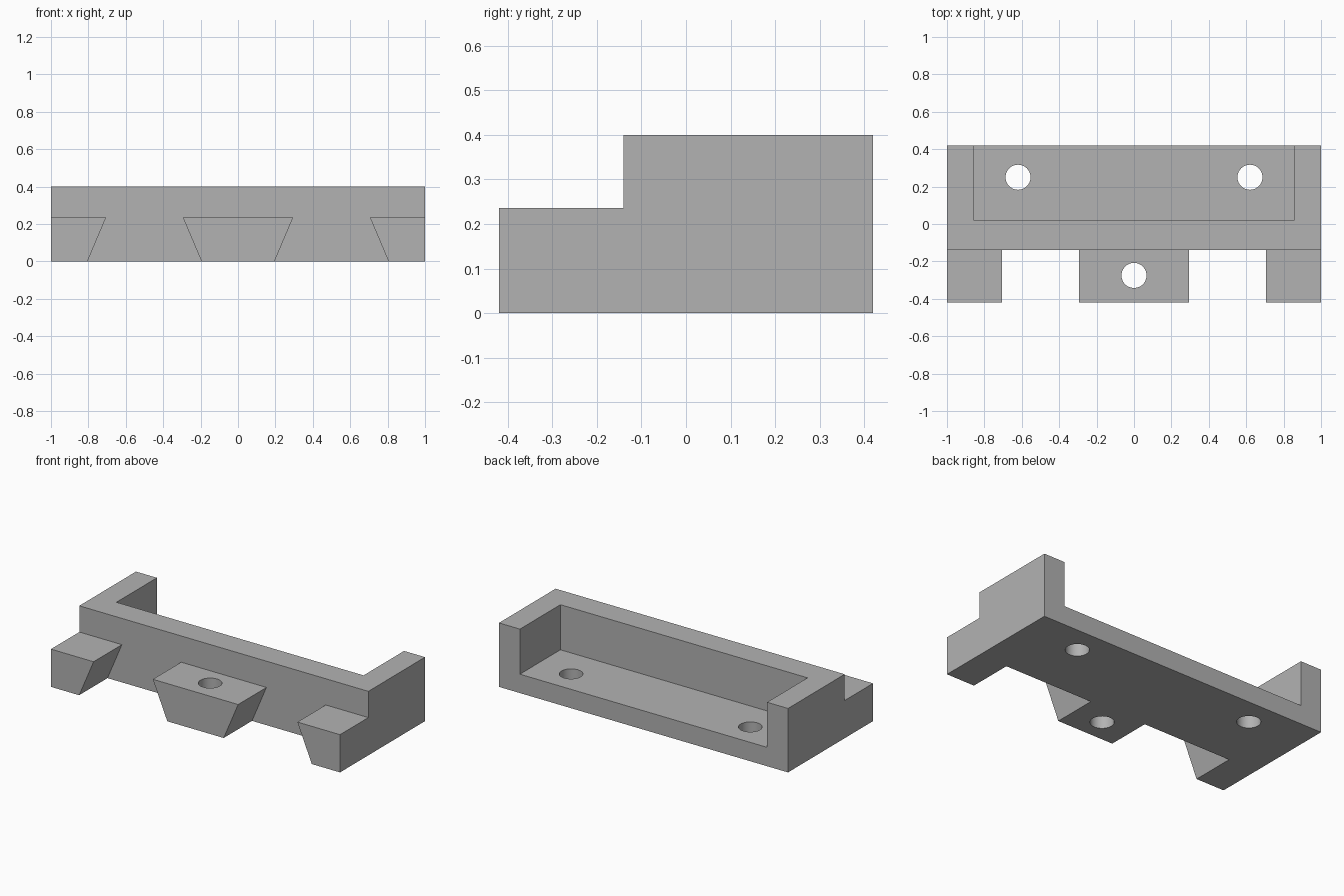
import bpy
import bmesh
from mathutils import Matrix, Vector

cube = bpy.data.objects.get("Cube")
if cube:
    bpy.data.objects.remove(cube, do_unlink=True)

HALF_LENGTH, HALF_DEPTH, HEIGHT = 1.0, 0.42, 0.4
WALL_FRONT = -0.14
TAIL_HEIGHT = 0.236
FLOOR = 0.118
SLOPE = 0.1 / TAIL_HEIGHT

grey = bpy.data.materials.new("plain grey")
grey.use_nodes = True
colour = (0.448, 0.448, 0.448, 1)
grey.diffuse_color = colour
grey.node_tree.nodes["Principled BSDF"].inputs["Base Color"].default_value = colour


def finish(name, bm):
    bmesh.ops.recalc_face_normals(bm, faces=bm.faces)
    mesh = bpy.data.meshes.new(name)
    bm.to_mesh(mesh)
    bm.free()
    mesh.materials.append(grey)
    obj = bpy.data.objects.new(name, mesh)
    bpy.context.collection.objects.link(obj)
    return obj


def prism(name, points, offset):
    """Extrude a closed outline along the offset."""
    bm = bmesh.new()
    face = bm.faces.new([bm.verts.new(p) for p in points])
    new = bmesh.ops.extrude_face_region(bm, geom=[face])["geom"]
    moved = [v for v in new if isinstance(v, bmesh.types.BMVert)]
    bmesh.ops.translate(bm, verts=moved, vec=Vector(offset))
    # extruding keeps the first face only if it is still present
    bmesh.ops.holes_fill(bm, edges=bm.edges)
    return finish(name, bm)


def hole(name, x, y):
    bm = bmesh.new()
    bmesh.ops.create_cone(bm, cap_ends=True, segments=48, radius1=0.067,
                          radius2=0.067, depth=1,
                          matrix=Matrix.Translation((x, y, 0)))
    return finish(name, bm)


# Stepped body
step = [(-HALF_DEPTH, 0), (HALF_DEPTH, 0), (HALF_DEPTH, HEIGHT),
        (WALL_FRONT, HEIGHT), (WALL_FRONT, TAIL_HEIGHT), (-HALF_DEPTH, TAIL_HEIGHT)]
body = prism("dovetail_bracket", [(-HALF_LENGTH, y, z) for y, z in step],
             (2 * HALF_LENGTH, 0, 0))

# Tray recess, open at the back
px, py = 0.855, 0.02
cutters = [prism("recess_cutter", [(-px, py, FLOOR), (px, py, FLOOR),
                                   (px, 1, FLOOR), (-px, 1, FLOOR)], (0, 0, 1))]

# Sloped sockets between the dovetails
low, high = -0.1, TAIL_HEIGHT + 0.1
for side in (-0.5, 0.5):
    wide, narrow = 0.305 - SLOPE * low, 0.305 - SLOPE * high
    outline = [(side - wide, low), (side + wide, low),
               (side + narrow, high), (side - narrow, high)]
    cutters.append(prism("socket_cutter", [(x, WALL_FRONT, z) for x, z in outline],
                         (0, -1, 0)))

# Screw holes
for x, y in ((-0.62, 0.25), (0.62, 0.25), (0, -0.275)):
    cutters.append(hole("hole_cutter", x, y))

# Cut, then tidy the flat faces
bpy.ops.object.select_all(action="DESELECT")
bpy.context.view_layer.objects.active = body
body.select_set(True)
for cutter in cutters:
    cutter.hide_render = True
    mod = body.modifiers.new("cut", "BOOLEAN")
    mod.operation = "DIFFERENCE"
    mod.solver = "EXACT"
    mod.object = cutter
    bpy.ops.object.modifier_apply(modifier=mod.name)
    bpy.data.objects.remove(cutter, do_unlink=True)

bm = bmesh.new()
bm.from_mesh(body.data)
bmesh.ops.remove_doubles(bm, verts=bm.verts, dist=0.0001)
bmesh.ops.dissolve_limit(bm, angle_limit=0.02, verts=bm.verts, edges=bm.edges)
bm.to_mesh(body.data)
bm.free()
bpy.ops.object.shade_smooth_by_angle()
